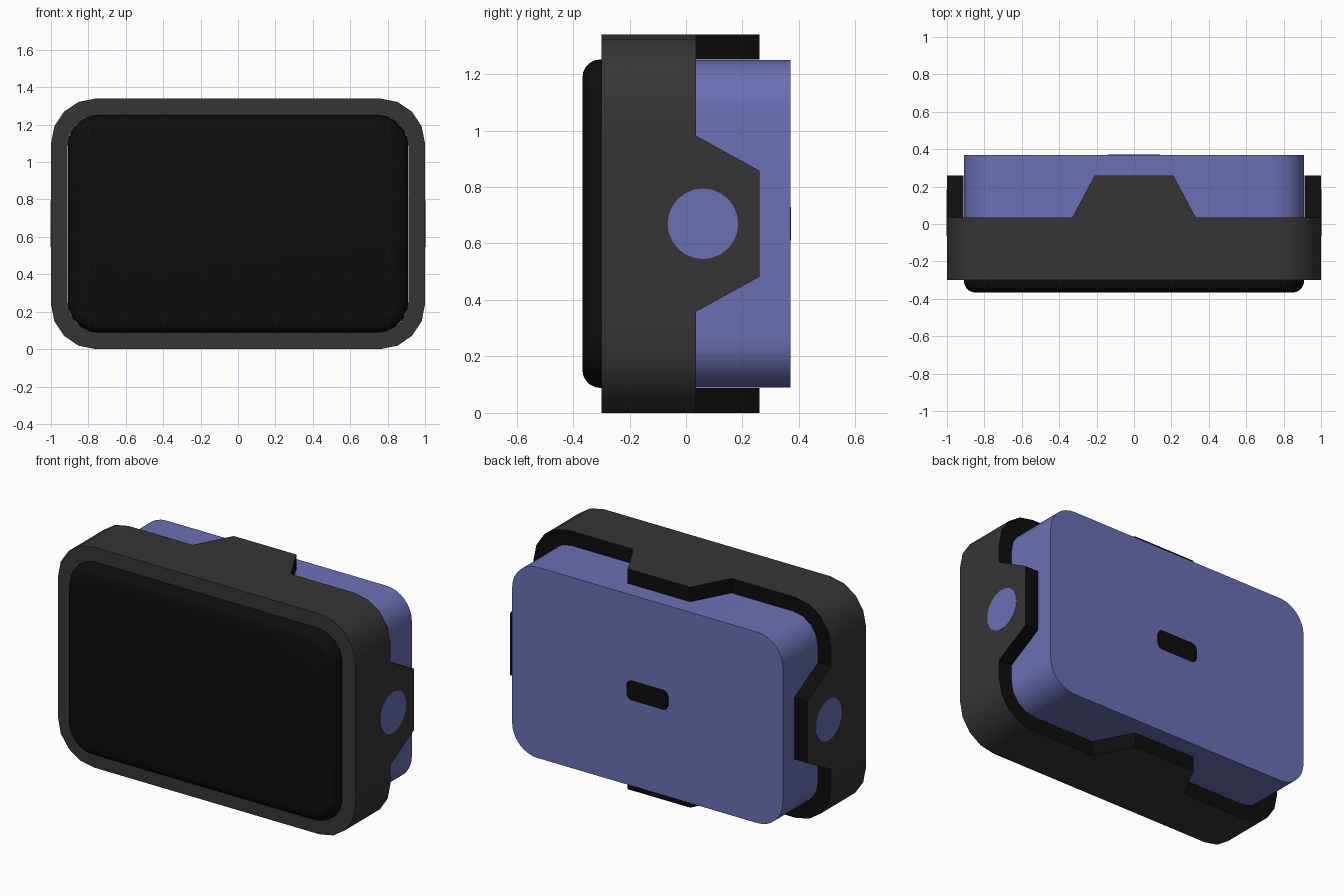
import bpy, bmesh, math

if "Cube" in bpy.data.objects:
    bpy.data.objects.remove(bpy.data.objects["Cube"])

CZ = 0.67  # height of the centre line


def material(name, rgb):
    m = bpy.data.materials.new(name)
    m.diffuse_color = (*rgb, 1)
    m.use_nodes = True
    m.node_tree.nodes["Principled BSDF"].inputs["Base Color"].default_value = m.diffuse_color
    return m


BLUE = material("muted blue", (0.15, 0.16, 0.46))
GREY = material("dark grey", (0.036, 0.036, 0.036))
BLACK = material("black", (0.004, 0.004, 0.004))


def finish(name, bm, mats, rule=None):
    bmesh.ops.recalc_face_normals(bm, faces=bm.faces)
    if rule:
        for f in bm.faces:
            f.material_index = rule(f)
    me = bpy.data.meshes.new(name)
    bm.to_mesh(me)
    bm.free()
    for m in mats:
        me.materials.append(m)
    ob = bpy.data.objects.new(name, me)
    bpy.context.collection.objects.link(ob)
    bpy.ops.object.select_all(action='DESELECT')
    ob.select_set(True)
    bpy.context.view_layer.objects.active = ob
    bpy.ops.object.shade_smooth_by_angle(angle=math.radians(30))
    return ob


def rounded_rect(hx, hz, r, seg):
    """Four corner arcs, counter-clockwise from the top right one."""
    corners = []
    for q, (sx, sz) in enumerate([(1, 1), (-1, 1), (-1, -1), (1, -1)]):
        arc = []
        for i in range(seg + 1):
            a = math.pi / 2 * (q + i / seg)
            arc.append((sx * (hx - r) + r * math.cos(a), sz * (hz - r) + r * math.sin(a)))
        corners.append(arc)
    return corners


def loft(name, layers, mat):
    """Capped solid through rounded rectangles (y, hx, hz, r)."""
    bm = bmesh.new()
    loops = [[bm.verts.new((x, y, CZ + z)) for c in rounded_rect(hx, hz, r, 8) for x, z in c]
             for y, hx, hz, r in layers]
    for a, b in zip(loops, loops[1:]):
        for i in range(len(a)):
            j = (i + 1) % len(a)
            bm.faces.new((a[i], a[j], b[j], b[i]))
    bm.faces.new(loops[0])
    bm.faces.new(loops[-1])
    return finish(name, bm, [mat])


# Blue rear body
loft("body", [(-0.29, 0.91, 0.58, 0.17), (0.37, 0.91, 0.58, 0.17)], BLUE)

# Black front screen with a rounded rim
R = 0.065
layers = [(-0.28, 0.91, 0.582, 0.17)]
for i in range(6):
    a = math.pi / 2 * i / 5
    d = R * (1 - math.cos(a))
    layers.append((-0.302 - R * math.sin(a), 0.91 - d, 0.582 - d, 0.17 - d))
loft("screen", layers, BLACK)

# Port on the back
loft("port", [(0.366, 0.14, 0.06, 0.035), (0.372, 0.14, 0.06, 0.035)], BLACK)

# Bumper frame: closed strip with a trapezoid tab on each side
Y0, Y1, Y2 = -0.30, 0.035, 0.26


def frame_path(hx, hz, r):
    corners = rounded_rect(hx, hz, r, 4)
    path = []
    for q, arc in enumerate(corners):
        path += [(x, z, Y1) for x, z in arc]
        wide, narrow = (0.33, 0.21) if q % 2 == 0 else (0.312, 0.188)
        for t, y in [(wide, Y1), (narrow, Y2), (-narrow, Y2), (-wide, Y1)]:
            path.append([(t, hz, y), (-hx, t, y), (-t, -hz, y), (hx, -t, y)][q])
    return path


bm = bmesh.new()
rows = []
for (ox, oz, yb), (ix, iz, _) in zip(frame_path(1.0, 0.67, 0.24), frame_path(0.911, 0.581, 0.165)):
    rows.append([bm.verts.new(p) for p in
                 [(ox, Y0, CZ + oz), (ox, yb, CZ + oz), (ix, yb, CZ + iz), (ix, Y0, CZ + iz)]])
dark = set()
for i, a in enumerate(rows):
    b = rows[(i + 1) % len(rows)]
    for k in range(4):
        l = (k + 1) % 4
        f = bm.faces.new((a[k], a[l], b[l], b[k]))
        if k in (1, 2):      # back edge and inner wall
            dark.add(f)
finish("bumper_frame", bm, [GREY, BLACK], lambda f: 1 if f in dark else 0)

# Round side buttons, almost flush with the tabs
for side, s in (("right", 1), ("left", -1)):
    bm = bmesh.new()
    bmesh.ops.create_cone(bm, cap_ends=True, segments=24, radius1=0.125, radius2=0.125, depth=0.008)
    for v in bm.verts:
        x, y, z = v.co
        v.co = (s * 0.998 + z, 0.06 + x, CZ + y)
    finish(side + "_button", bm, [BLUE])
